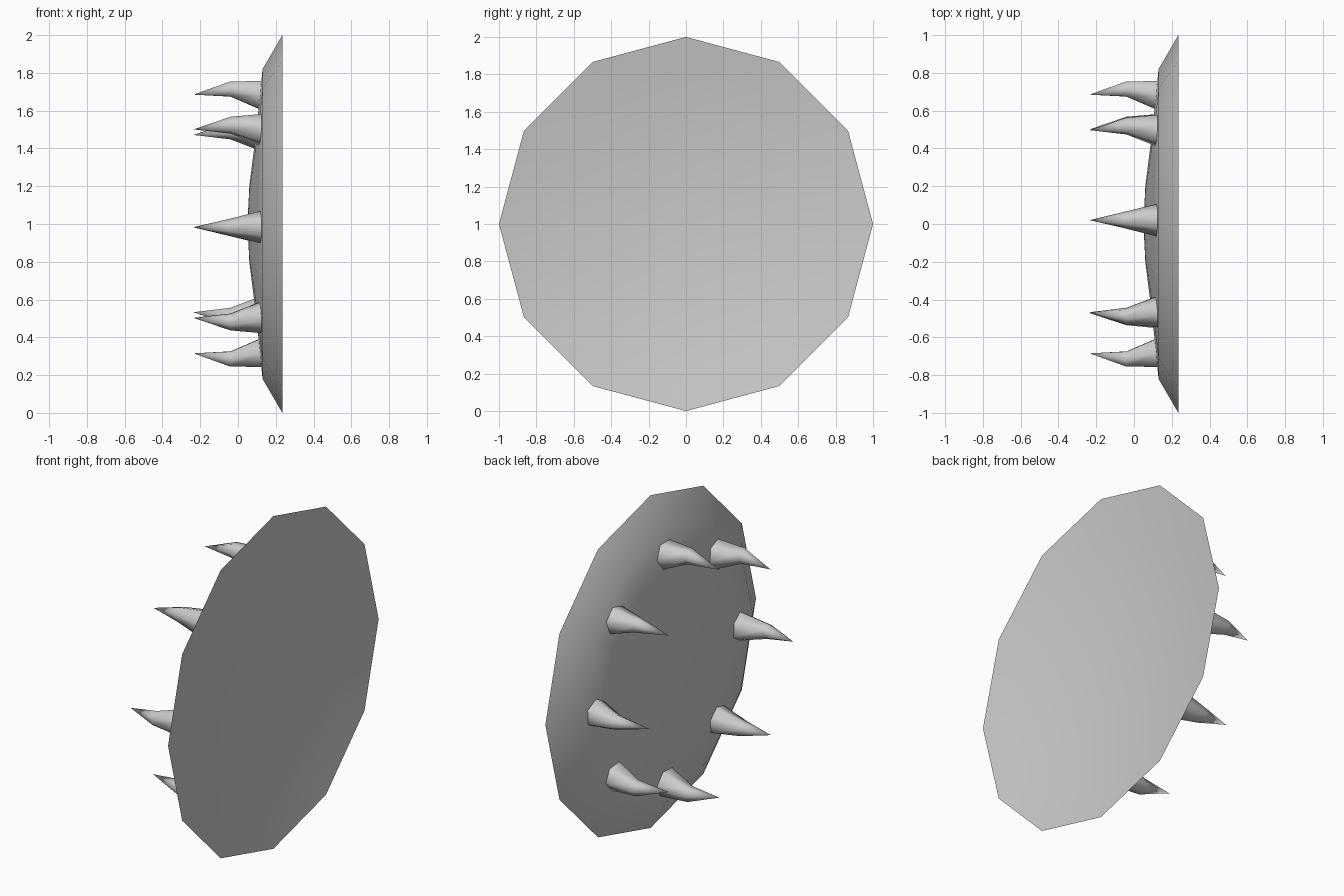
import bpy, bmesh
from math import sin, cos, radians, tau

if "Cube" in bpy.data.objects:
    bpy.data.objects.remove(bpy.data.objects["Cube"], do_unlink=True)

# Single grey finish
GREY = (0.6, 0.6, 0.6, 1)
mat = bpy.data.materials.new("plain grey")
mat.use_nodes = True
mat.diffuse_color = GREY
mat.node_tree.nodes["Principled BSDF"].inputs["Base Color"].default_value = GREY


def loft(name, rings, sides, smooth_angle, phase=0.0):
    """Skin rings (x, radius, outward shift) along x; radius 0 makes a point."""
    bm = bmesh.new()
    loops = []
    for x, r, shift in rings:
        n = sides if r else 1
        loops.append([bm.verts.new((x, shift + r * cos(phase + tau * i / sides),
                                    r * sin(phase + tau * i / sides)))
                      for i in range(n)])
    for a, b in zip(loops, loops[1:]):
        for i in range(sides):
            j = (i + 1) % sides
            corners = [a[i % len(a)], a[j % len(a)], b[j % len(b)], b[i % len(b)]]
            bm.faces.new(list(dict.fromkeys(corners)))
    if len(loops[0]) > 1:
        bm.faces.new(loops[0])
    bmesh.ops.recalc_face_normals(bm, faces=bm.faces)
    mesh = bpy.data.meshes.new(name)
    bm.to_mesh(mesh)
    bm.free()
    mesh.materials.append(mat)
    obj = bpy.data.objects.new(name, mesh)
    bpy.context.collection.objects.link(obj)
    bpy.ops.object.select_all(action="DESELECT")
    obj.select_set(True)
    bpy.context.view_layer.objects.active = obj
    bpy.ops.object.shade_smooth_by_angle(angle=radians(smooth_angle))
    return obj


# Twelve-sided dish: domed back, turned-up rim, shallow hollow front
dome = [(0.05, 0, 0), (0.06, 0.2, 0), (0.085, 0.4, 0), (0.108, 0.6, 0),
        (0.13, 0.82, 0), (0.235, 1, 0)]
hollow = [(0.145 + 0.09 * r * r, r, 0) for r in (0.8, 0.6, 0.4, 0.2, 0)]
dish = loft("dish", dome + hollow, 12, 40)
dish.location.z = 1

# Ring of hooked six-sided spikes on the domed back
spike_rings = [(0.125, 0.087, 0.68), (-0.04, 0.046, 0.715), (-0.235, 0, 0.685)]
for k, angle in enumerate((-1.5, 43.5, 88.3, 133, 181.4, 226.5, 271.7, 317)):
    spike = loft(f"spike_{k + 1}", spike_rings, 6, 75, radians(30))
    spike.rotation_euler.x = radians(angle)
    spike.location.z = 1
